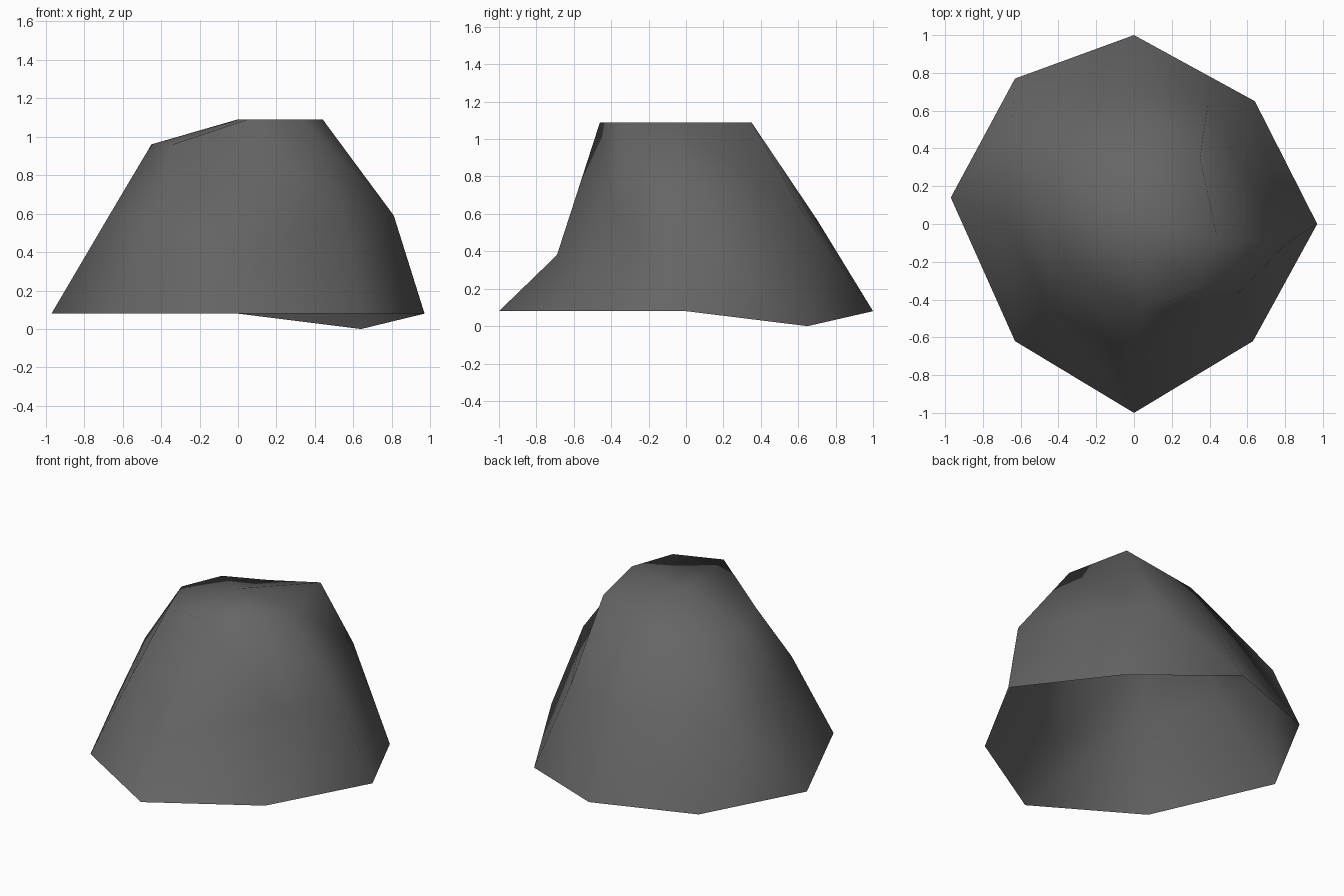
import bpy
import bmesh

default_cube = bpy.data.objects.get("Cube")
if default_cube:
    bpy.data.objects.remove(default_cube, do_unlink=True)


def make_material(name, colour):
    material = bpy.data.materials.new(name)
    material.use_nodes = True
    material.diffuse_color = colour
    shader = material.node_tree.nodes["Principled BSDF"]
    shader.inputs["Base Color"].default_value = colour
    shader.inputs["Roughness"].default_value = 0.9
    return material


def add_ring(mesh, points):
    return [mesh.verts.new(point) for point in points]


def bridge(mesh, lower, upper):
    # Split each panel along the same diagonal
    count = len(lower)
    for i in range(count):
        j = (i + 1) % count
        mesh.faces.new((lower[i], lower[j], upper[i]))
        mesh.faces.new((lower[j], upper[j], upper[i]))


# Eight-sided cross-sections, counterclockwise from the +x side
GROUND = 0.08
base_outline = [(0.97, 0), (0.64, 0.65), (0, 1), (-0.63, 0.77),
                (-0.97, 0.14), (-0.63, -0.62), (0, -1), (0.63, -0.62)]
waist = [(0.81, -0.1, 0.59), (0.39, 0.63, 0.6), (0, 0.7, 0.57), (-0.65, 0.5, 0.58),
         (-0.67, 0, 0.59), (-0.44, -0.46, 0.59), (0, -0.69, 0.38), (0.54, -0.38, 0.59)]
HIGH, LOW = 1.09, 0.96
crown = [(0.44, -0.07, HIGH), (0.35, 0.35, HIGH), (-0.08, 0.43, LOW), (-0.34, 0.32, LOW),
         (-0.45, 0.06, LOW), (-0.34, -0.24, LOW), (0.05, -0.46, HIGH), (0.34, -0.35, HIGH)]

# Boulder shell, open underneath
rock = bmesh.new()
base_ring = add_ring(rock, [(x, y, GROUND) for x, y in base_outline])
base_ring[1].co.z = 0  # one corner sinks to the ground
waist_ring = add_ring(rock, waist)
crown_ring = add_ring(rock, crown)
bridge(rock, base_ring, waist_ring)
bridge(rock, waist_ring, crown_ring)

# Sloping cap fanned around a central peak
peak = rock.verts.new((0, 0, HIGH))
for i, corner in enumerate(crown_ring):
    rock.faces.new((corner, crown_ring[(i + 1) % len(crown_ring)], peak))

for face in rock.faces:
    face.smooth = True

mesh_data = bpy.data.meshes.new("boulder")
rock.to_mesh(mesh_data)
rock.free()
mesh_data.materials.append(make_material("dark grey stone", (0.13, 0.13, 0.13, 1)))
boulder = bpy.data.objects.new("boulder", mesh_data)
bpy.context.collection.objects.link(boulder)
